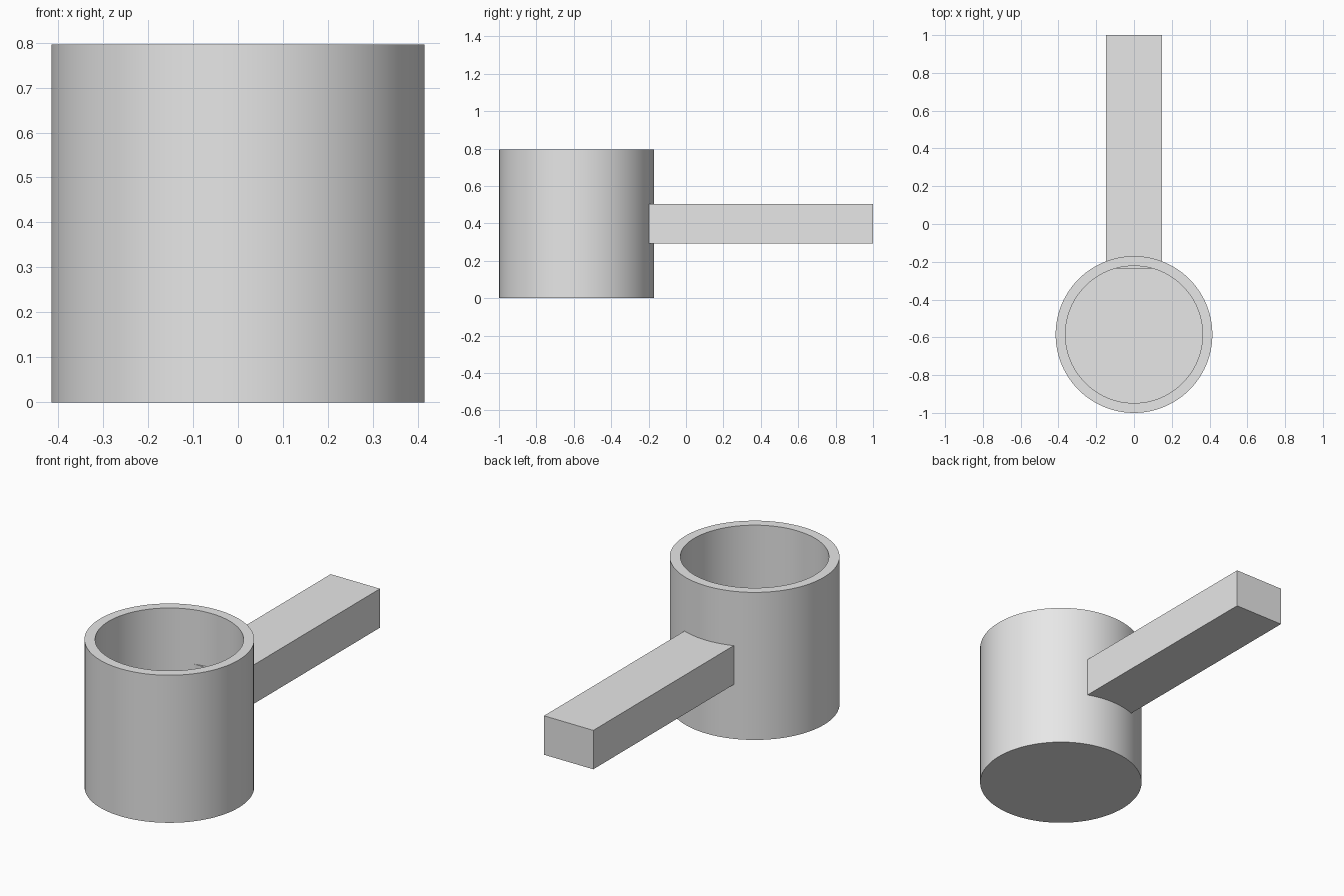
import bpy, bmesh, math
from mathutils import Vector, Matrix

cube = bpy.data.objects.get("Cube")
if cube:
    bpy.data.objects.remove(cube, do_unlink=True)

OUTER, INNER, HEIGHT, FLOOR = 0.415, 0.363, 0.796, 0.052
CUP_Y = -0.585

# Single plain grey material
grey = bpy.data.materials.new("light grey")
grey.use_nodes = True
colour = (0.8, 0.8, 0.8, 1.0)
grey.diffuse_color = colour
grey.node_tree.nodes["Principled BSDF"].inputs["Base Color"].default_value = colour


def add_object(name, bm):
    bmesh.ops.recalc_face_normals(bm, faces=bm.faces)
    mesh = bpy.data.meshes.new(name)
    bm.to_mesh(mesh)
    bm.free()
    mesh.materials.append(grey)
    obj = bpy.data.objects.new(name, mesh)
    bpy.context.collection.objects.link(obj)
    return obj


# Cup: wall and floor profile turned around the vertical axis
bm = bmesh.new()
profile = [(0, 0), (OUTER, 0), (OUTER, HEIGHT), (INNER, HEIGHT), (INNER, FLOOR), (0, FLOOR)]
verts = [bm.verts.new((x, 0, z)) for x, z in profile]
edges = [bm.edges.new(pair) for pair in zip(verts, verts[1:])]
bmesh.ops.spin(bm, geom=verts + edges, cent=(0, 0, 0), axis=(0, 0, 1),
               angle=math.tau, steps=96, use_merge=True)
bmesh.ops.remove_doubles(bm, verts=bm.verts, dist=1e-4)
cup = add_object("cup", bm)
cup.location.y = CUP_Y
bpy.ops.object.select_all(action='DESELECT')
cup.select_set(True)
bpy.context.view_layer.objects.active = cup
bpy.ops.object.shade_smooth_by_angle(angle=math.radians(30))

# Handle: straight bar whose inner end just breaks through the cup wall
low, high = Vector((-0.147, -0.235, 0.293)), Vector((0.147, 1.0, 0.503))
bm = bmesh.new()
bmesh.ops.create_cube(bm, size=1, matrix=Matrix.Translation((low + high) / 2)
                      @ Matrix.Diagonal((*(high - low), 1)))
add_object("handle", bm)
